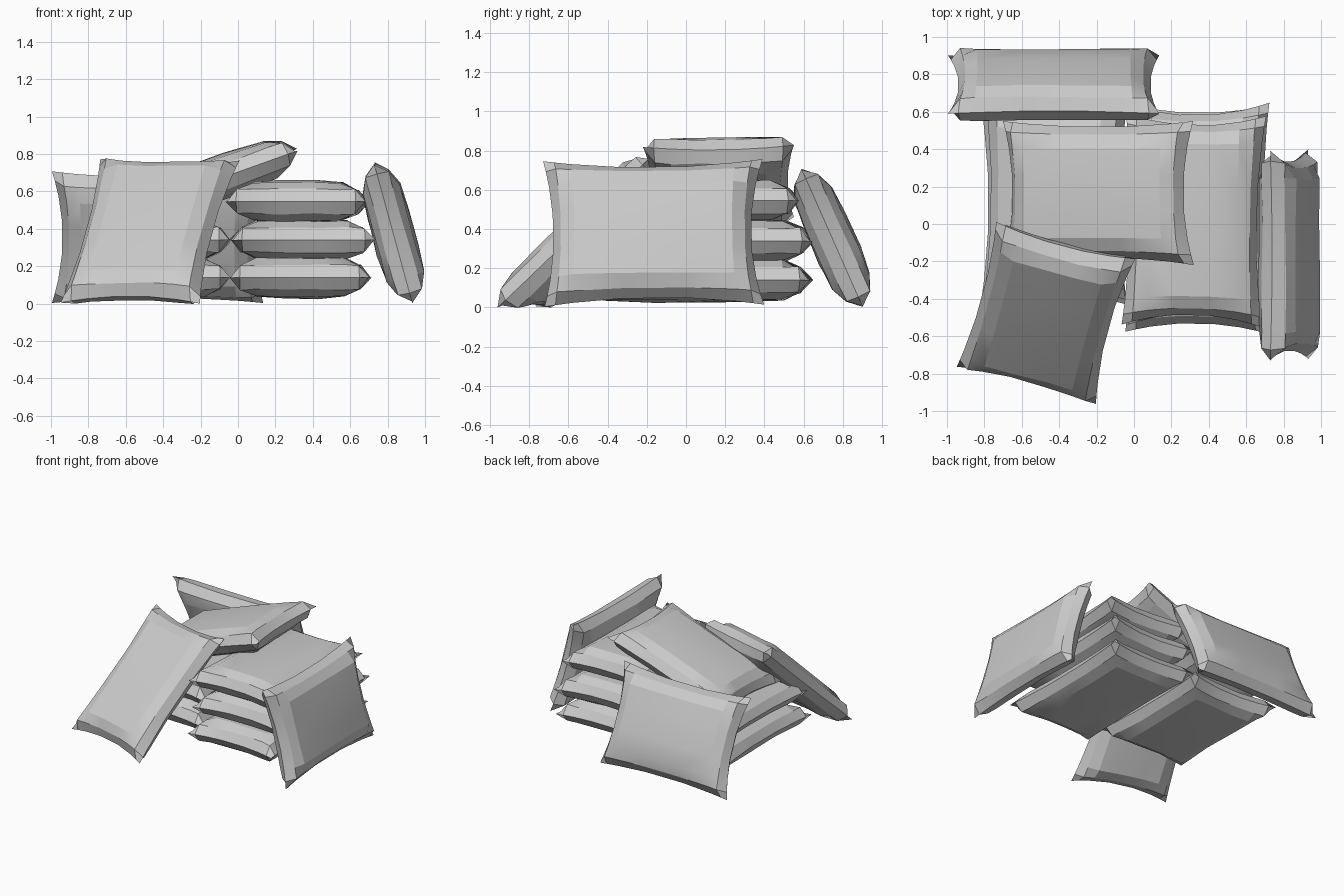
import bpy, bmesh, random, math
from mathutils import Vector, Matrix

if "Cube" in bpy.data.objects:
    bpy.data.objects.remove(bpy.data.objects["Cube"])

random.seed(4)


def plump(d):
    """Height of the filling at distance d from the seam, as a share of full height."""
    pts = [(0, 0), (0.055, 0.56), (0.14, 0.87), (0.30, 0.98), (0.60, 1.0)]
    for (d0, h0), (d1, h1) in zip(pts, pts[1:]):
        if d <= d1:
            return h0 + (h1 - h0) * (d - d0) / (d1 - d0)
    return 1.0


def ticks(size):
    """Grid lines across the bag, denser next to the seam."""
    h = size / 2
    pos = [h, h - 0.055, h - 0.14, (h - 0.14) * 0.4]
    return [-p for p in pos] + pos[::-1]


def bag(name, centre, along, across, length=1.14, width=0.77, thick=0.118):
    bm = bmesh.new()
    us, vs = ticks(length), ticks(width)
    n, m = len(us), len(vs)
    hl, hw = length / 2, width / 2
    pull_u = [random.uniform(0.045, 0.065) for _ in range(2)]
    pull_v = [random.uniform(0.025, 0.045) for _ in range(2)]
    verts = {}
    for i, u in enumerate(us):
        for j, v in enumerate(vs):
            a, b = u / hl, v / hw
            # seams bow inward between the pointed corners
            x = u - math.copysign(pull_u[u > 0], u) * a ** 4 * (1 - b ** 2)
            y = v - math.copysign(pull_v[v > 0], v) * b ** 4 * (1 - a ** 2)
            rim = i in (0, n - 1) or j in (0, m - 1)
            du, dv = hl - abs(u), hw - abs(v)
            h = thick * min(plump(du), plump(dv))
            if rim:
                verts[i, j, 1] = verts[i, j, -1] = bm.verts.new((x, y, 0))
                continue
            for s in (1, -1):
                z = s * (h + random.uniform(-0.005, 0.004))
                verts[i, j, s] = bm.verts.new((x, y, z))
    for i in range(n - 1):
        for j in range(m - 1):
            for s in (1, -1):
                quad = [verts[i, j, s], verts[i + 1, j, s],
                        verts[i + 1, j + 1, s], verts[i, j + 1, s]]
                bm.faces.new(quad if s == 1 else quad[::-1])
    bmesh.ops.recalc_face_normals(bm, faces=bm.faces)
    mesh = bpy.data.meshes.new(name)
    bm.to_mesh(mesh)
    bm.free()
    ob = bpy.data.objects.new(name, mesh)
    bpy.context.collection.objects.link(ob)
    # orient by long axis and short axis
    ax = Vector(along).normalized()
    az = ax.cross(Vector(across)).normalized()
    ay = az.cross(ax)
    rot = Matrix((ax, ay, az)).transposed().to_4x4()
    ob.matrix_world = Matrix.Translation(centre) @ rot
    bpy.context.view_layer.objects.active = ob
    ob.select_set(True)
    bpy.ops.object.shade_smooth_by_angle(angle=math.radians(20))
    ob.select_set(False)
    return ob


# Right stack of three bags
bag("right_stack_bottom_bag", (0.335, 0.03, 0.14), (0.01, 1, 0), (-1, 0, 0), 1.22, 0.75)
bag("right_stack_middle_bag", (0.345, 0.055, 0.34), (-0.01, 1, 0), (-1, 0, 0), 1.18)
bag("right_stack_top_bag", (0.32, 0.02, 0.545), (0.02, 1, 0), (-1, 0, 0), 1.13, 0.75)

# Left stack of two bags
bag("left_stack_bottom_bag", (-0.43, 0.11, 0.14), (0, 1, 0), (-1, 0, 0), 1.08, 0.78)
bag("left_stack_top_bag", (-0.42, 0.13, 0.34), (0.01, 1, 0), (-1, 0, 0), 1.06, 0.76)

# Bag lying tilted across both stacks
bag("tilted_top_bag", (-0.19, 0.165, 0.64), (1, 0.0, 0.36), (-0.04, 1, 0.0), 1.08, 0.77)

# Bags leaning against the front, right and back
bag("front_leaning_bag", (-0.47, -0.475, 0.385), (0.21, 0.77, 0.76), (0.74, -0.19, 0), 1.11, 0.77)
bag("right_leaning_bag", (0.83, -0.165, 0.38), (0, 1, 0.01), (-0.2, 0, 0.73), 1.12, 0.77)
bag("back_leaning_bag", (-0.43, 0.745, 0.355), (1, 0, 0), (0, -0.31, 0.70), 1.13, 0.77)
